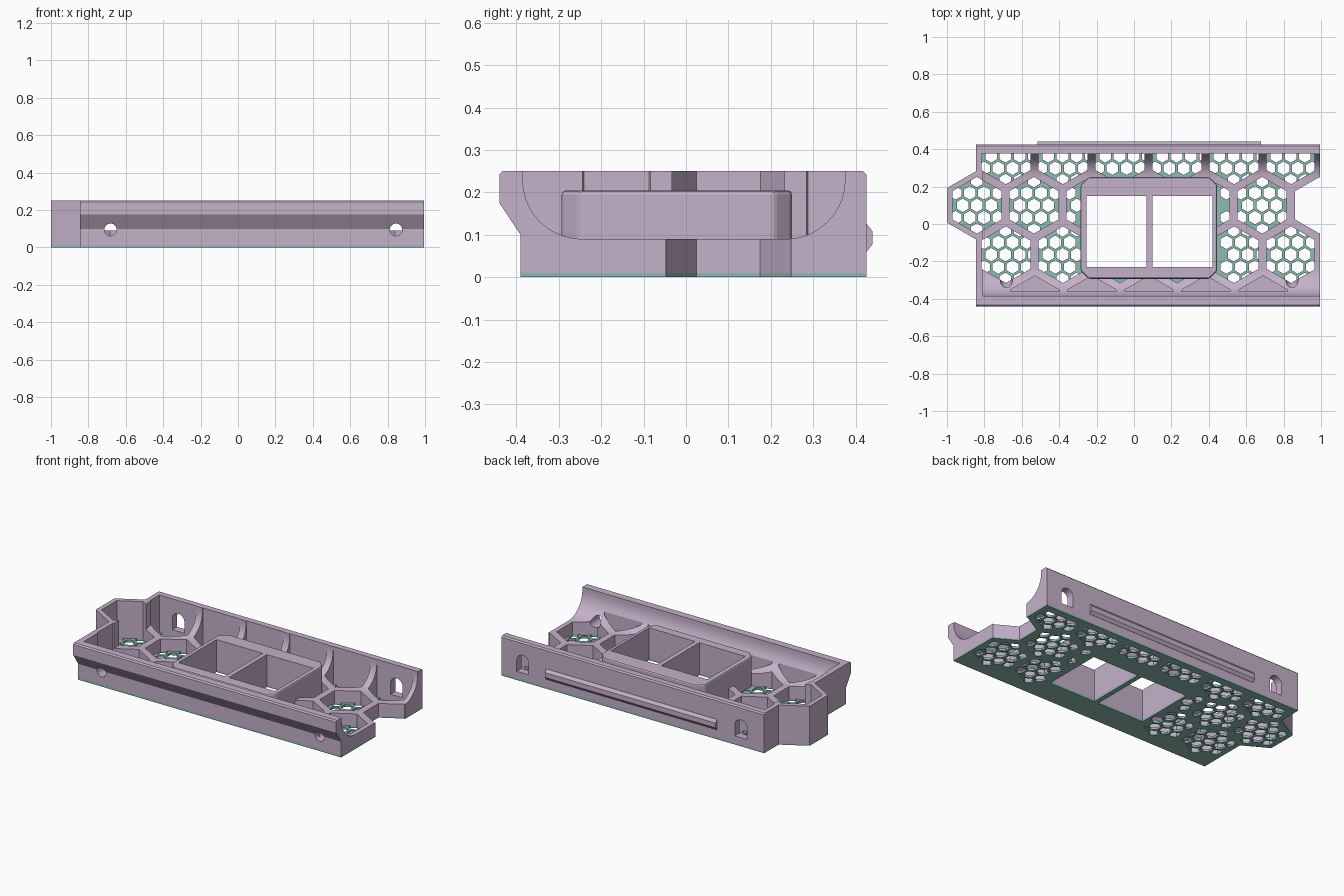
import bpy, bmesh, math
from mathutils import Vector, Matrix

if "Cube" in bpy.data.objects:
    bpy.data.objects.remove(bpy.data.objects["Cube"])


def material(name, rgb):
    m = bpy.data.materials.new(name)
    m.diffuse_color = (*rgb, 1)
    m.use_nodes = True
    m.node_tree.nodes["Principled BSDF"].inputs["Base Color"].default_value = m.diffuse_color
    return m


LILAC = material("lilac plastic", (0.56, 0.44, 0.59))
TEAL = material("teal plastic", (0.27, 0.50, 0.45))


# ---------- helpers ----------
def prisms(name, polys, lo, hi, axis="z", mat=LILAC):
    """Extrude flat polygons: (x,y) along z, (y,z) along x or (x,z) along y."""
    place = {"z": lambda a, b, c: (a, b, c), "x": lambda a, b, c: (c, a, b),
             "y": lambda a, b, c: (a, c, b)}[axis]
    bm = bmesh.new()
    for poly in polys:
        ends = [[bm.verts.new(place(a, b, c)) for a, b in poly] for c in (lo, hi)]
        bm.faces.new(ends[0])
        bm.faces.new(ends[1][::-1])
        n = len(poly)
        for i in range(n):
            j = (i + 1) % n
            bm.faces.new((ends[0][i], ends[1][i], ends[1][j], ends[0][j]))
    bmesh.ops.recalc_face_normals(bm, faces=bm.faces)
    me = bpy.data.meshes.new(name)
    bm.to_mesh(me)
    bm.free()
    ob = bpy.data.objects.new(name, me)
    bpy.context.collection.objects.link(ob)
    me.materials.append(mat)
    return ob


def apply(ob, mod):
    bpy.context.view_layer.objects.active = ob
    bpy.ops.object.modifier_apply(modifier=mod.name)


def boolean(ob, other, op="DIFFERENCE"):
    mod = ob.modifiers.new("cut", "BOOLEAN")
    mod.operation, mod.object, mod.solver = op, other, "EXACT"
    apply(ob, mod)
    bpy.data.objects.remove(other)


def rect(x0, x1, y0, y1):
    return [(x0, y0), (x1, y0), (x1, y1), (x0, y1)]


def hexagon(cx, cy, half):
    r = half / math.cos(math.pi / 6)
    return [(cx + r * math.cos(math.radians(30 + 60 * i)),
             cy + r * math.sin(math.radians(30 + 60 * i))) for i in range(6)]


def clip(poly, window):
    """Part of a polygon inside a convex, counter-clockwise window."""
    for i, a in enumerate(window):
        b = window[(i + 1) % len(window)]
        side = lambda p: (b[0]-a[0])*(p[1]-a[1]) - (b[1]-a[1])*(p[0]-a[0])
        out = []
        for k, p in enumerate(poly):
            q = poly[(k + 1) % len(poly)]
            sp, sq = side(p), side(q)
            if sp >= 0:
                out.append(p)
            if sp * sq < 0:
                t = sp / (sp - sq)
                out.append((p[0] + t*(q[0]-p[0]), p[1] + t*(q[1]-p[1])))
        poly = out
        if len(poly) < 3:
            return []
    return poly


def area(poly):
    return abs(sum(p[0]*q[1] - q[0]*p[1] for p, q in zip(poly, poly[1:] + poly[:1]))) / 2


def arc(cx, cy, r, a0, a1, n=10):
    return [(cx + r*math.cos(math.radians(a0 + (a1-a0)*i/n)),
             cy + r*math.sin(math.radians(a0 + (a1-a0)*i/n))) for i in range(n + 1)]


def smooth(ob):
    bpy.ops.object.select_all(action="DESELECT")
    ob.select_set(True)
    bpy.context.view_layer.objects.active = ob
    bpy.ops.object.shade_smooth_by_angle(angle=math.radians(25))


# ---------- layout ----------
P, ROW = 0.305, 0.264                      # honeycomb pitch
LEFT, RIGHT, H, SKIN = -0.845, 0.995, 0.25, 0.01
TAB, NOTCH = (-0.84, 0.10), (0.99, 0.10)
inside = rect(-0.815, 0.965, -0.36, 0.378)
cells = [hexagon(*TAB, 0.131)]
for cy, x0, n in ((0.10, -0.535, 5), (0.10 - ROW, -0.685, 6), (0.10 + ROW, -0.685, 6)):
    cells += [clip(hexagon(x0 + P * i, cy, 0.131), inside) for i in range(n)]
# ports
ports = [rect(-0.255, 0.068, -0.23, 0.15), rect(0.098, 0.42, -0.23, 0.15)]

# ---------- tray ----------
tray = prisms("tray", [[(-0.39, SKIN), (0.425, SKIN), (0.425, H - 0.008), (0.417, H),
                        (-0.432, H), (-0.44, H - 0.008), (-0.44, 0.175), (-0.39, 0.10)]],
              LEFT, RIGHT, "x")
boolean(tray, prisms("tab", [hexagon(*TAB, 0.16)], SKIN, H), "UNION")
# channel with rounded lower corners, open at the right end
boolean(tray, prisms("channel", [[(-0.385, 0.4)] + arc(-0.245, 0.23, 0.14, 180, 270)
                                 + arc(0.235, 0.23, 0.14, 270, 360) + [(0.375, 0.4)]],
                     -0.808, 1.2, "x"))
boolean(tray, prisms("tab_hollow", [hexagon(*TAB, 0.13)], 0.09, 0.4))
boolean(tray, prisms("notch", [hexagon(*NOTCH, 0.13)], -0.1, 0.4))
boolean(tray, prisms("cells", cells, -0.1, 0.4))
# shallow scallops along the front fillet
boolean(tray, prisms("scallops", [clip(hexagon(-0.53 + P * i, 0.10 - 2 * ROW, 0.131), inside)
                                  for i in range(5)], 0.05, 0.4))
boolean(tray, prisms("port_holes", ports, -0.1, 0.4))
# round holes in front, upright slots behind
for x in (-0.682, 0.845):
    boolean(tray, prisms("screw_hole", [arc(x, 0.095, 0.033, 0, 345, 23)], -0.6, -0.2, "y"))
    boolean(tray, prisms("slot", [arc(x, 0.125, 0.042, 0, 180, 12)
                                  + [(x - 0.042, 0.055), (x + 0.042, 0.055)]], 0.3, 0.6, "y"))
smooth(tray)

# ---------- clip ridge on the back ----------
prisms("back_ridge", [[(0.42, 0.06), (0.426, 0.06), (0.44, 0.078),
                       (0.44, 0.108), (0.426, 0.126), (0.42, 0.126)]], -0.515, 0.68, "x")

# ---------- port box ----------
x0, x1, y0, y1, c = -0.285, 0.445, -0.293, 0.25, 0.042
box = prisms("port_box", [[(x0 + c, y0), (x1 - c, y0), (x1, y0 + c), (x1, y1 - c),
                           (x1 - c, y1), (x0 + c, y1), (x0, y1 - c), (x0, y0 + c)]], SKIN, 0.205)
bev = box.modifiers.new("bevel", "BEVEL")
bev.width, bev.segments = 0.01, 2
apply(box, bev)
boolean(box, prisms("port_holes", ports, -0.1, 0.4))

# ---------- bottom skin with fine honeycomb grille ----------
skin = prisms("grille_skin", [rect(LEFT, RIGHT, -0.39, 0.425)], 0, 0.014, mat=TEAL)
boolean(skin, prisms("tab", [hexagon(*TAB, 0.16)], 0, 0.014, mat=TEAL), "UNION")
boolean(skin, prisms("notch", [hexagon(*NOTCH, 0.13)], -0.1, 0.1, mat=TEAL))
boolean(skin, prisms("port_holes", ports, -0.1, 0.1, mat=TEAL))
p = P / 4
blocked = rect(-0.30, 0.46, -0.31, 0.265)
holes = []
for cell in cells:
    for j in range(-9, 7):
        for i in range(-16, 29):
            cx, cy = TAB[0] + p * (i + 0.5 * (j % 2)), TAB[1] + p * 0.866 * j
            h = clip(hexagon(cx, cy, p / 2 - 0.007), cell)
            in_box = all(blocked[0][k] < (cx, cy)[k] < blocked[2][k] for k in (0, 1))
            if h and area(h) > 0.0004 and not in_box:
                holes.append(h)
boolean(skin, prisms("grille_holes", holes, -0.1, 0.1, mat=TEAL))
